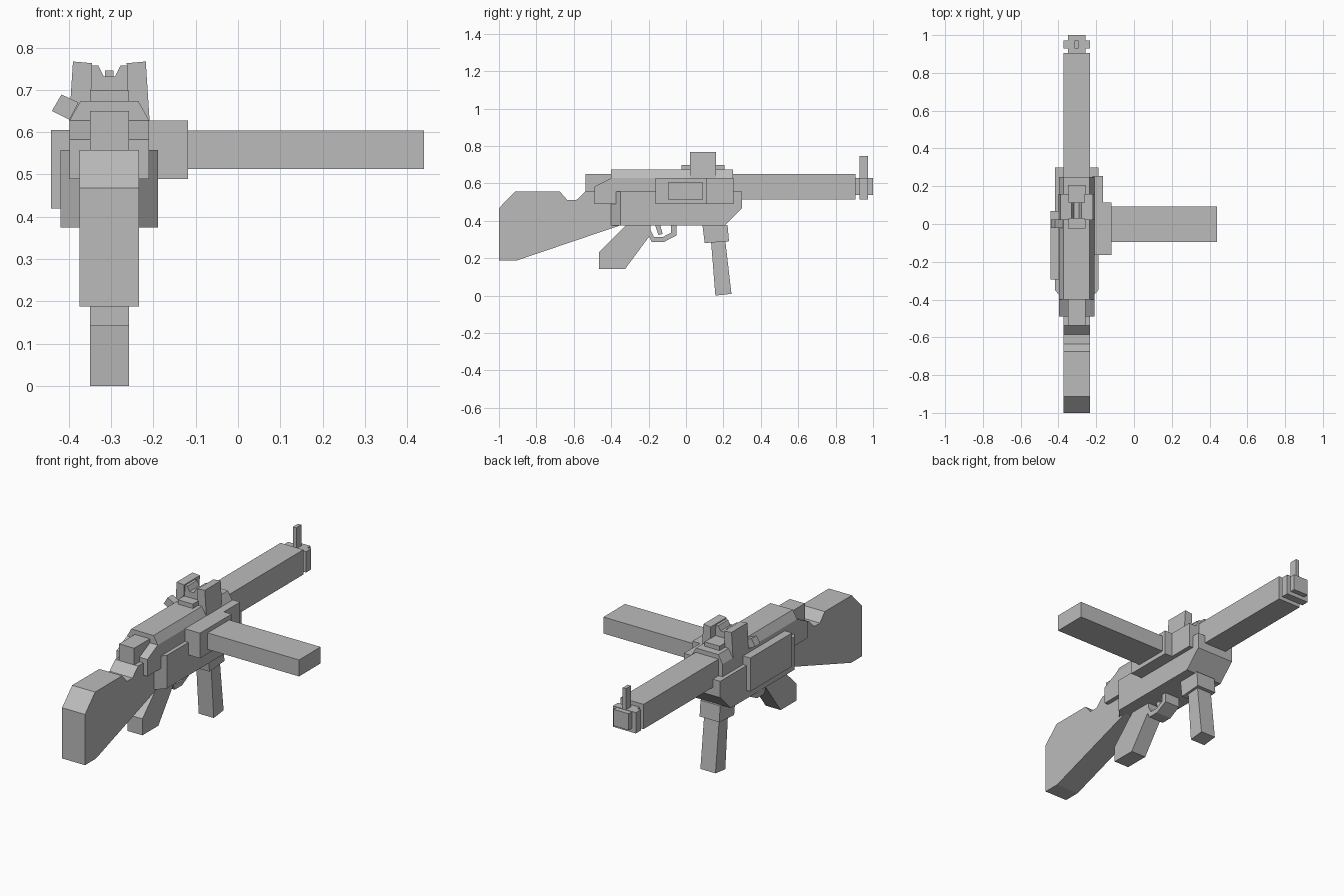
import bpy
import bmesh

if "Cube" in bpy.data.objects:
    bpy.data.objects.remove(bpy.data.objects["Cube"], do_unlink=True)

CX = -0.304  # centre plane of the weapon

grey = bpy.data.materials.new("plain_grey")
grey.use_nodes = True
grey.diffuse_color = (0.5, 0.5, 0.5, 1)
grey.node_tree.nodes["Principled BSDF"].inputs["Base Color"].default_value = (0.5, 0.5, 0.5, 1)


def prism(name, points, lo, hi, place):
    """Extrude a 2D profile from lo to hi; place maps (a, b, depth) to x, y, z."""
    bm = bmesh.new()
    ends = [[bm.verts.new(place(a, b, d)) for a, b in points] for d in (lo, hi)]
    bm.faces.new(ends[0])
    bm.faces.new(ends[1])
    n = len(points)
    for i in range(n):
        j = (i + 1) % n
        bm.faces.new((ends[0][i], ends[0][j], ends[1][j], ends[1][i]))
    bmesh.ops.recalc_face_normals(bm, faces=bm.faces)
    mesh = bpy.data.meshes.new(name)
    bm.to_mesh(mesh)
    bm.free()
    mesh.materials.append(grey)
    obj = bpy.data.objects.new(name, mesh)
    bpy.context.collection.objects.link(obj)
    return obj


def side(name, points, half):
    """Side profile (y, z), centred across the weapon."""
    return prism(name, points, CX - half, CX + half, lambda a, b, d: (d, a, b))


def cross(name, points, y0, y1):
    """Cross-section (x from centre, z), running along y."""
    return prism(name, points, y0, y1, lambda a, b, d: (CX + a, d, b))


def box(name, x, y, z):
    corners = [(y[0], z[0]), (y[1], z[0]), (y[1], z[1]), (y[0], z[1])]
    return prism(name, corners, x[0], x[1], lambda a, b, d: (d, a, b))


def mid_box(name, half, y, z):
    return box(name, (CX - half, CX + half), y, z)


# Stock with a notched top
side("stock", [(-1, .468), (-.912, .558), (-.676, .558), (-.634, .511), (-.586, .511),
               (-.537, .558), (-.35, .558), (-.35, .376), (-.905, .188), (-1, .188)], .07)
mid_box("rear_block", .046, (-.537, -.38), (.5, .65))

# Upper receiver and its bevelled cover
side("upper_receiver", [(-.49, .489), (-.49, .583), (-.4, .628), (.25, .628), (.25, .489)], .094)
cross("receiver_cover", [(-.094, .628), (-.068, .674), (.068, .674), (.094, .628)], -.4, .25)

# Lower receiver: sloped nose, tapered rear
side("lower_receiver", [(-.35, .375), (-.35, .558), (.3, .558), (.3, .468), (.207, .375)], .115)
prism("lower_receiver_rear", [(-.115, -.35), (-.07, -.4), (.07, -.4), (.115, -.35)],
      .375, .558, lambda a, b, d: (CX + a, b, d))

# Side plates, magazine housing and magazine
box("side_plate", (-.442, -.39), (-.294, .07), (.42, .605))
box("shoulder_block", (-.22, -.165), (-.16, .255), (.489, .628))
box("magazine_housing", (-.22, -.118), (-.163, .113), (.489, .628))
box("magazine", (-.125, .44), (-.096, .092), (.513, .604))

# Cocking handle, set at an angle
cross("cocking_handle", [(-.113, .689), (-.073, .67), (-.094, .629), (-.136, .65)], -.02, .025)

# Barrel and muzzle
mid_box("barrel_shroud", .07, (.2, .905), (.513, .65))
mid_box("muzzle", .046, (.9, 1), (.537, .628))
mid_box("front_sight_band", .07, (.928, .972), (.515, .63))
mid_box("front_sight_post", .01, (.928, .972), (.62, .746))

# Rear sight: base, notch and a pair of guards
mid_box("rear_sight_base", .046, (-.025, .207), (.66, .698))
cross("rear_sight_notch", [(-.044, .69), (-.044, .757), (-.026, .757), (-.013, .731),
                           (.013, .731), (.026, .757), (.044, .757), (.044, .69)], .03, .115)
for label, s in (("left", 1), ("right", -1)):
    cross("rear_sight_guard_" + label,
          [(s * .095, .628), (s * .086, .767), (s * .041, .763), (s * .045, .628)], .022, .16)

# Grip, trigger and guard
side("grip", [(-.32, .378), (-.465, .233), (-.465, .142), (-.326, .142),
              (-.19, .325), (-.19, .378)], .046)
side("trigger_guard", [(-.2, .325), (-.183, .286), (-.12, .286), (-.05, .322), (-.05, .378),
                       (-.08, .378), (-.08, .336), (-.125, .313), (-.17, .313), (-.19, .35)], .046)
side("trigger", [(-.165, .378), (-.147, .324), (-.125, .33), (-.138, .378)], .015)

# Foregrip, slightly raked
side("foregrip_collar", [(.088, .378), (.1, .281), (.23, .291), (.222, .378)], .06)
side("foregrip", [(.134, .29), (.157, 0), (.243, .01), (.21, .295)], .046)
